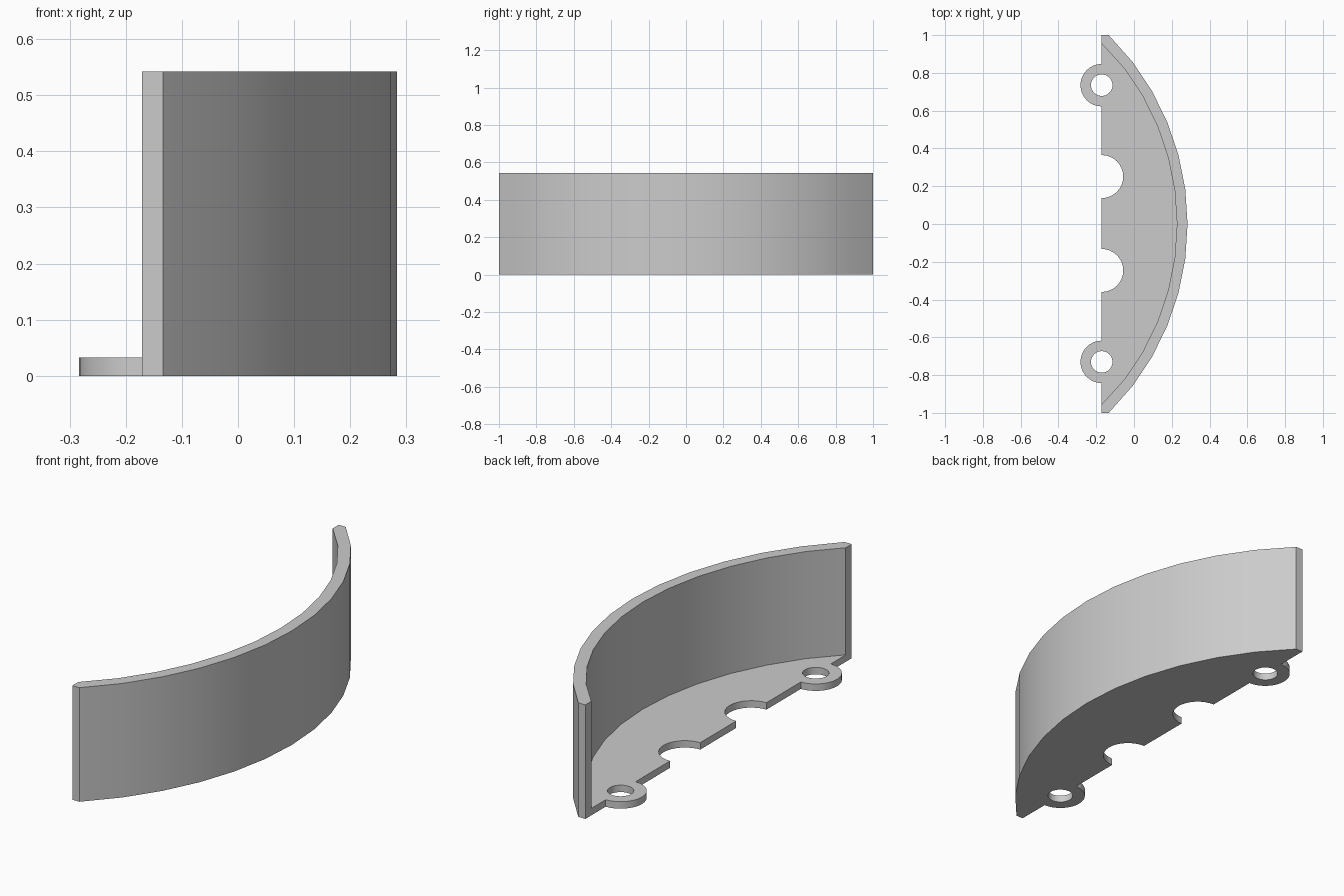
import bpy, bmesh
from math import sin, cos, radians
from mathutils import Vector

cube = bpy.data.objects.get("Cube")
if cube:
    bpy.data.objects.remove(cube, do_unlink=True)

HEIGHT, FLOOR = 0.542, 0.033
EDGE = -0.171                      # straight open side of the tray
R_OUT, R_IN = 1.41, 1.354          # curved wall radii
CENTRE = 0.2835 - R_OUT
LUG_R, HOLE_R, NOTCH_R = 0.1125, 0.057, 0.114
LUGS, NOTCHES = (0.735, -0.73), (0.251, -0.246)


def arc(cx, cy, r, start, end, steps):
    """Points along an arc, angles in degrees."""
    angles = [radians(start + (end - start) * i / steps) for i in range(steps + 1)]
    return [(cx + r * cos(a), cy + r * sin(a)) for a in angles]


def fill(bm, loops):
    """Fill a flat region bounded by closed loops."""
    edges = []
    for loop in loops:
        verts = [bm.verts.new((x, y, 0)) for x, y in loop]
        edges += [bm.edges.new((verts[i - 1], verts[i])) for i in range(len(verts))]
    bmesh.ops.triangle_fill(bm, edges=edges, use_beauty=True, normal=(0, 0, 1))


def raise_faces(bm, faces, dz):
    ext = bmesh.ops.extrude_face_region(bm, geom=faces)["geom"]
    verts = [g for g in ext if isinstance(g, bmesh.types.BMVert)]
    bmesh.ops.translate(bm, verts=verts, vec=(0, 0, dz))


# Curved wall plan, with squared-off ends
inner_arc = ([(EDGE, -0.955)] + arc(CENTRE, 0, R_IN, -37.5, 37.5, 10) + [(EDGE, 0.955)])
outer_arc = ([(EDGE, 1), (-0.134, 1)] + arc(CENTRE, 0, R_OUT, 37.5, -37.5, 10)
             + [(-0.134, -1), (EDGE, -1)])

# Floor plan: lugs bulge out of the straight edge, notches cut into it
straight_side = (arc(EDGE, LUGS[0], LUG_R, 90, 270, 16)
                 + arc(EDGE, NOTCHES[0], NOTCH_R, 90, -90, 16)
                 + arc(EDGE, NOTCHES[1], NOTCH_R, 90, -90, 16)
                 + arc(EDGE, LUGS[1], LUG_R, 90, 270, 16))
screw_holes = [arc(EDGE, y, HOLE_R, 0, 360, 32)[:-1] for y in LUGS]

bm = bmesh.new()
fill(bm, [inner_arc + straight_side] + screw_holes)
fill(bm, [inner_arc + outer_arc])
bmesh.ops.remove_doubles(bm, verts=bm.verts[:], dist=0.0001)

# Raise the whole plan to floor thickness, then the rim to full height
raise_faces(bm, bm.faces[:], FLOOR)
middle = Vector((CENTRE, 0, FLOOR))
rim = [f for f in bm.faces
       if all(abs(v.co.z - FLOOR) < 0.001 for v in f.verts)
       and (f.calc_center_median() - middle).length > R_IN + 0.002]
raise_faces(bm, rim, HEIGHT - FLOOR)
bmesh.ops.recalc_face_normals(bm, faces=bm.faces[:])

mesh = bpy.data.meshes.new("curved_tray")
bm.to_mesh(mesh)
bm.free()
tray = bpy.data.objects.new("curved_tray", mesh)
bpy.context.collection.objects.link(tray)

# Plain grey material
grey = bpy.data.materials.new("light grey")
grey.use_nodes = True
colour = (0.6, 0.6, 0.6, 1)
grey.diffuse_color = colour
grey.node_tree.nodes["Principled BSDF"].inputs["Base Color"].default_value = colour
mesh.materials.append(grey)

bpy.ops.object.select_all(action="DESELECT")
tray.select_set(True)
bpy.context.view_layer.objects.active = tray
bpy.ops.object.shade_smooth_by_angle(angle=radians(30))
